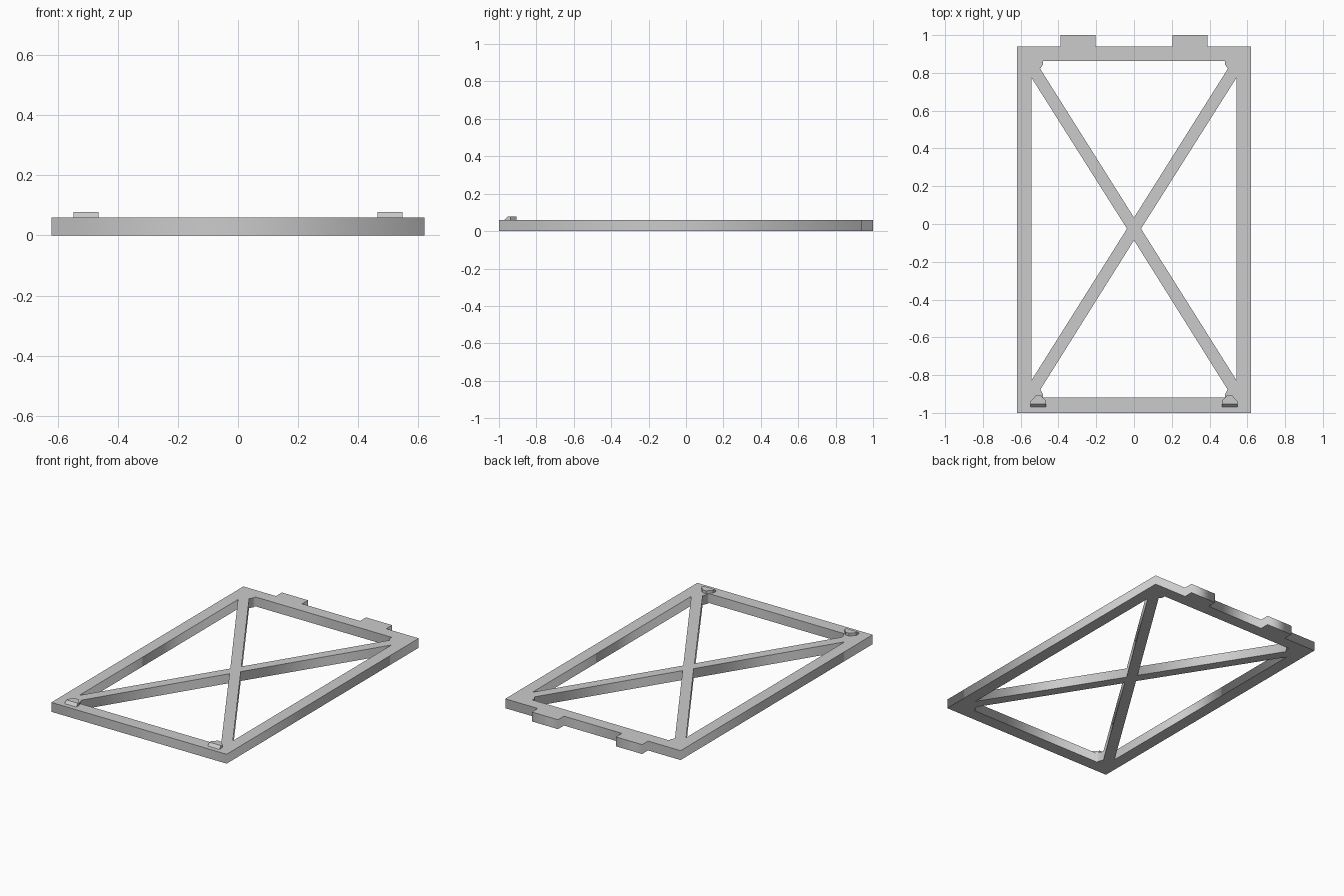
import bpy
import bmesh

cube = bpy.data.objects.get("Cube")
if cube:
    bpy.data.objects.remove(cube, do_unlink=True)

grey = bpy.data.materials.new("light_grey")
grey.use_nodes = True
colour = (0.6, 0.6, 0.6, 1)
grey.diffuse_color = colour
grey.node_tree.nodes["Principled BSDF"].inputs["Base Color"].default_value = colour

HEIGHT = 0.06


def mirrored(half):
    """Close an outline by adding its mirror image across x = 0."""
    return half + [(-x, y) for x, y in reversed(half) if x > 0]


def flip(points):
    return [(-x, y) for x, y in points]


# Outer outline with two hinge tabs on the back edge
outer = mirrored([(0.62, -1), (0.62, 0.94), (0.39, 0.94), (0.39, 1),
                  (0.205, 1), (0.205, 0.94)])

# Openings left between the frame and the crossed braces
side_gap = [(0.037, -0.025), (0.543, 0.775), (0.543, -0.828)]
back_gap = mirrored([(0, 0.034), (0.497, 0.822), (0.483, 0.842), (0.483, 0.862)])
front_gap = mirrored([(0, -0.086), (0.495, -0.875), (0.481, -0.905), (0.481, -0.918)])

# Frame and braces as one filled, extruded profile
profile = bpy.data.curves.new("frame_profile", "CURVE")
profile.dimensions = "2D"
profile.fill_mode = "BOTH"
profile.extrude = HEIGHT / 2
for outline in (outer, side_gap, flip(side_gap), back_gap, front_gap):
    spline = profile.splines.new("POLY")
    spline.points.add(len(outline) - 1)
    for point, (x, y) in zip(spline.points, outline):
        point.co = (x, y, 0, 1)
    spline.use_cyclic_u = True
profile.materials.append(grey)
frame = bpy.data.objects.new("cross_braced_frame", profile)
frame.location.z = HEIGHT / 2
bpy.context.collection.objects.link(frame)
bpy.ops.object.select_all(action="DESELECT")
frame.select_set(True)
bpy.context.view_layer.objects.active = frame
bpy.ops.object.convert(target="MESH")

# Small catches on the front corners: sloped front, tapered back
base = [(-0.041, -0.972), (0.041, -0.972), (0.041, -0.938),
        (0.013, -0.907), (-0.013, -0.907), (-0.041, -0.938)]


def add_catch(name, centre_x):
    bm = bmesh.new()
    low = [bm.verts.new((centre_x + x, y, HEIGHT - 0.002)) for x, y in base]
    high = [bm.verts.new((centre_x + x, max(y, -0.953), HEIGHT + 0.018)) for x, y in base]
    bm.faces.new(low[::-1])
    bm.faces.new(high)
    for i in range(len(base)):
        j = (i + 1) % len(base)
        bm.faces.new((low[i], low[j], high[j], high[i]))
    mesh = bpy.data.meshes.new(name)
    bm.to_mesh(mesh)
    bm.free()
    mesh.materials.append(grey)
    bpy.context.collection.objects.link(bpy.data.objects.new(name, mesh))


add_catch("left_catch", 0.506)
add_catch("right_catch", -0.506)
